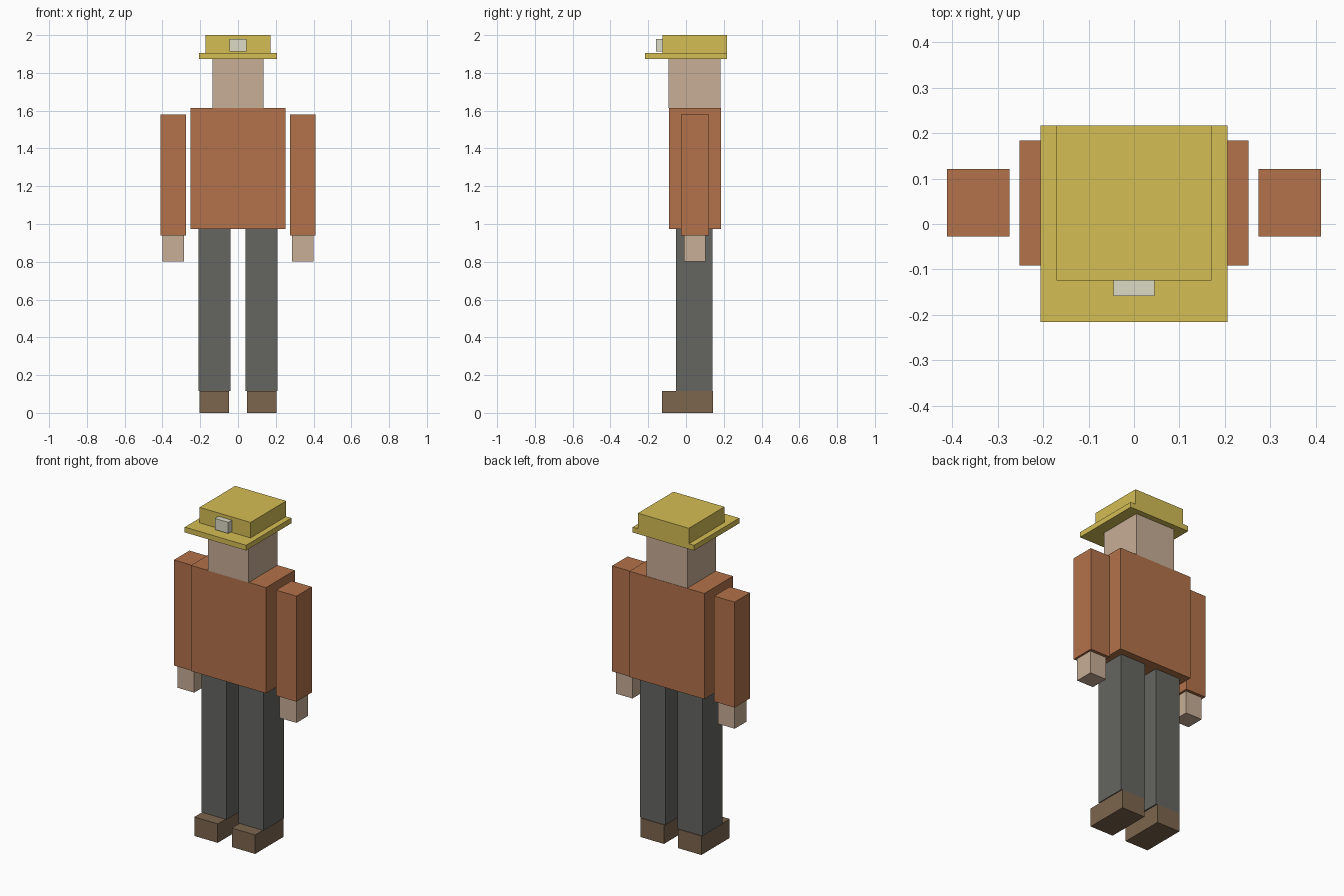
import bpy

if "Cube" in bpy.data.objects:
    bpy.data.objects.remove(bpy.data.objects["Cube"])


def material(name, rgb):
    m = bpy.data.materials.new(name)
    m.diffuse_color = (*rgb, 1)
    m.use_nodes = True
    m.node_tree.nodes["Principled BSDF"].inputs["Base Color"].default_value = m.diffuse_color
    return m


SHIRT = material("shirt_orange", (0.45, 0.17, 0.07))
SKIN = material("skin", (0.58, 0.42, 0.31))
TROUSERS = material("trouser_grey", (0.13, 0.13, 0.12))
LEATHER = material("boot_brown", (0.20, 0.13, 0.075))
YELLOW = material("helmet_yellow", (0.66, 0.51, 0.09))
LAMP = material("lamp_white", (0.72, 0.70, 0.56))


def box(name, x, y, z, mat):
    """Box from (min, max) ranges on each axis."""
    ranges = (x, y, z)
    bpy.ops.mesh.primitive_cube_add(size=1, location=[(a + b) / 2 for a, b in ranges])
    ob = bpy.context.object
    ob.name = name
    ob.scale = [b - a for a, b in ranges]
    bpy.ops.object.transform_apply(location=False, rotation=False, scale=True)
    ob.data.materials.append(mat)
    return ob


def pair(name, x, y, z, mat):
    """The same box on both sides of the body."""
    box("right_" + name, x, y, z, mat)
    box("left_" + name, (-x[1], -x[0]), y, z, mat)


# Body and head
box("torso", (-0.252, 0.252), (-0.091, 0.184), (0.973, 1.614), SHIRT)
box("head", (-0.136, 0.136), (-0.093, 0.182), (1.614, 1.874), SKIN)

# Limbs
pair("arm", (0.274, 0.411), (-0.027, 0.121), (0.94, 1.58), SHIRT)
pair("hand", (0.287, 0.399), (-0.01, 0.103), (0.802, 0.94), SKIN)
pair("leg", (0.040, 0.209), (-0.053, 0.14), (0.115, 0.973), TROUSERS)
pair("boot", (0.047, 0.204), (-0.127, 0.144), (0.0, 0.115), LEATHER)

# Helmet: brim, crown and front lamp
box("helmet_brim", (-0.206, 0.206), (-0.216, 0.217), (1.874, 1.906), YELLOW)
box("helmet_crown", (-0.171, 0.171), (-0.124, 0.217), (1.906, 2.0), YELLOW)
box("helmet_lamp", (-0.045, 0.045), (-0.158, -0.124), (1.912, 1.98), LAMP)
